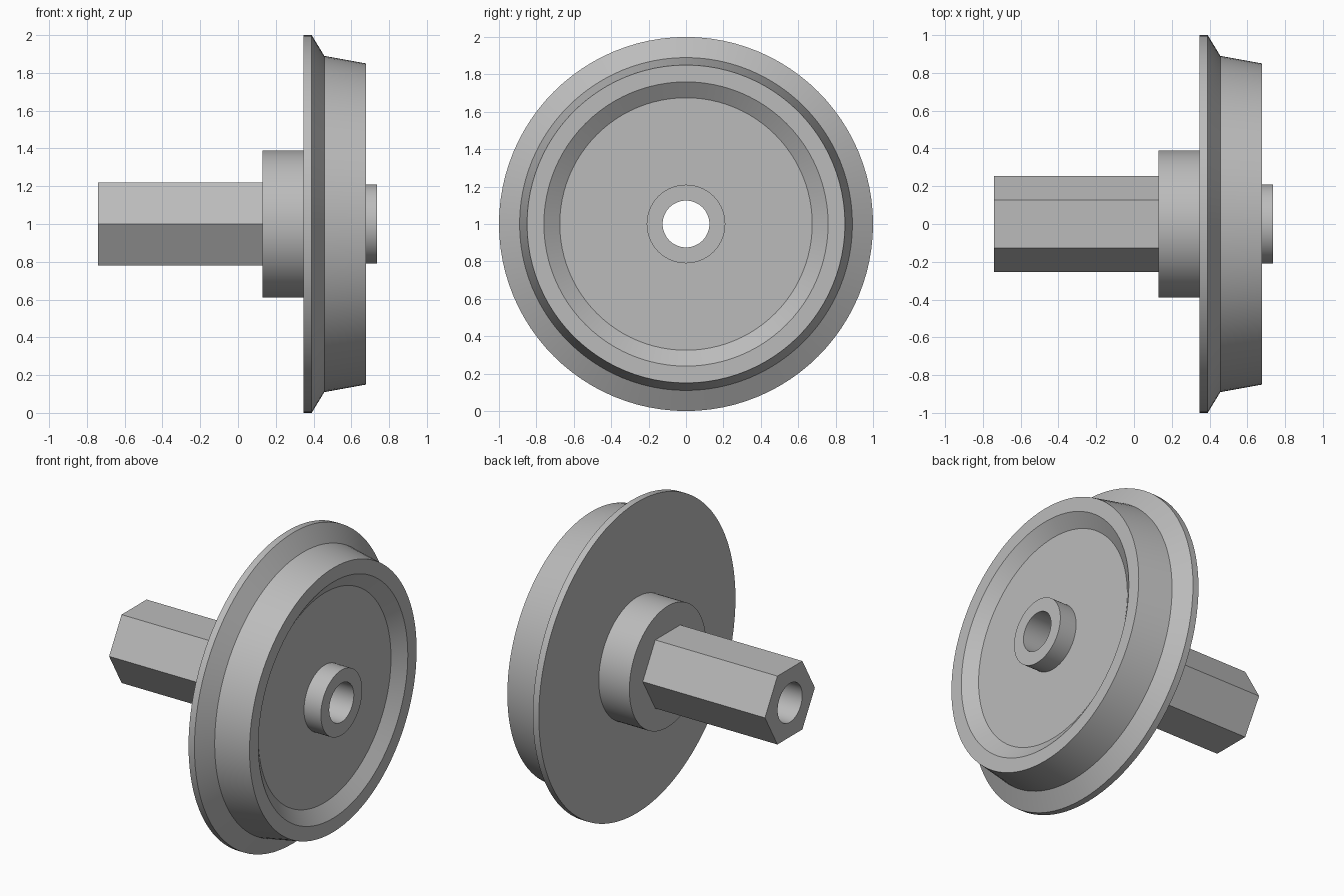
import bpy
import bmesh
from math import cos, sin, pi, radians

cube = bpy.data.objects.get("Cube")
if cube:
    bpy.data.objects.remove(cube, do_unlink=True)

SEGMENTS = 96
AXIS_Z = 1.0
BORE = 0.125

steel = bpy.data.materials.new("light grey metal")
steel.use_nodes = True
GREY = (0.5, 0.5, 0.5, 1)
steel.diffuse_color = GREY
steel.node_tree.nodes["Principled BSDF"].inputs["Base Color"].default_value = GREY


def round_section(angle):
    return 1.0


def hex_section(angle):
    # Scale from corner radius to a hexagon with corners pointing along y
    return cos(pi / 6) / cos(angle % (pi / 3) - pi / 6)


def lathe(name, profile, closed):
    """Sweep (x, radius, section) points around the x axis."""
    bm = bmesh.new()
    rings = []
    for x, radius, section in profile:
        ring = []
        for i in range(SEGMENTS):
            a = 2 * pi * i / SEGMENTS
            r = radius * section(a)
            ring.append(bm.verts.new((x, r * cos(a), AXIS_Z + r * sin(a))))
        rings.append(ring)
    pairs = list(zip(rings, rings[1:]))
    if closed:
        pairs.append((rings[-1], rings[0]))
    for r1, r2 in pairs:
        for i in range(SEGMENTS):
            j = (i + 1) % SEGMENTS
            bm.faces.new((r1[i], r2[i], r2[j], r1[j]))
    # Profiles run from the back outwards to the front, then in to the bore
    bmesh.ops.recalc_face_normals(bm, faces=bm.faces)
    outer = max(bm.faces, key=lambda f: f.calc_center_median().z)
    if outer.normal.z < 0:
        bmesh.ops.reverse_faces(bm, faces=bm.faces)
    mesh = bpy.data.meshes.new(name)
    bm.to_mesh(mesh)
    bm.free()
    mesh.materials.append(steel)
    obj = bpy.data.objects.new(name, mesh)
    bpy.context.collection.objects.link(obj)
    bpy.ops.object.select_all(action="DESELECT")
    obj.select_set(True)
    bpy.context.view_layer.objects.active = obj
    bpy.ops.object.shade_smooth_by_angle(angle=radians(20))
    return obj


# Wheel: rear hub, flange, tapered tread, dished face and front boss
wheel_outline = [
    (0.13, BORE), (0.13, 0.39), (0.348, 0.39),
    (0.348, 1.0), (0.39, 1.0), (0.457, 0.89), (0.677, 0.85),
    (0.677, 0.76), (0.617, 0.675),
    (0.617, 0.21), (0.737, 0.21), (0.737, BORE),
]
lathe("flanged_wheel", [(x, r, round_section) for x, r in wheel_outline], True)

# Hexagonal axle with the bore running through it
lathe("hex_axle", [
    (0.13, 0.254, hex_section), (-0.74, 0.254, hex_section),
    (-0.74, BORE, round_section), (0.13, BORE, round_section),
], False)
